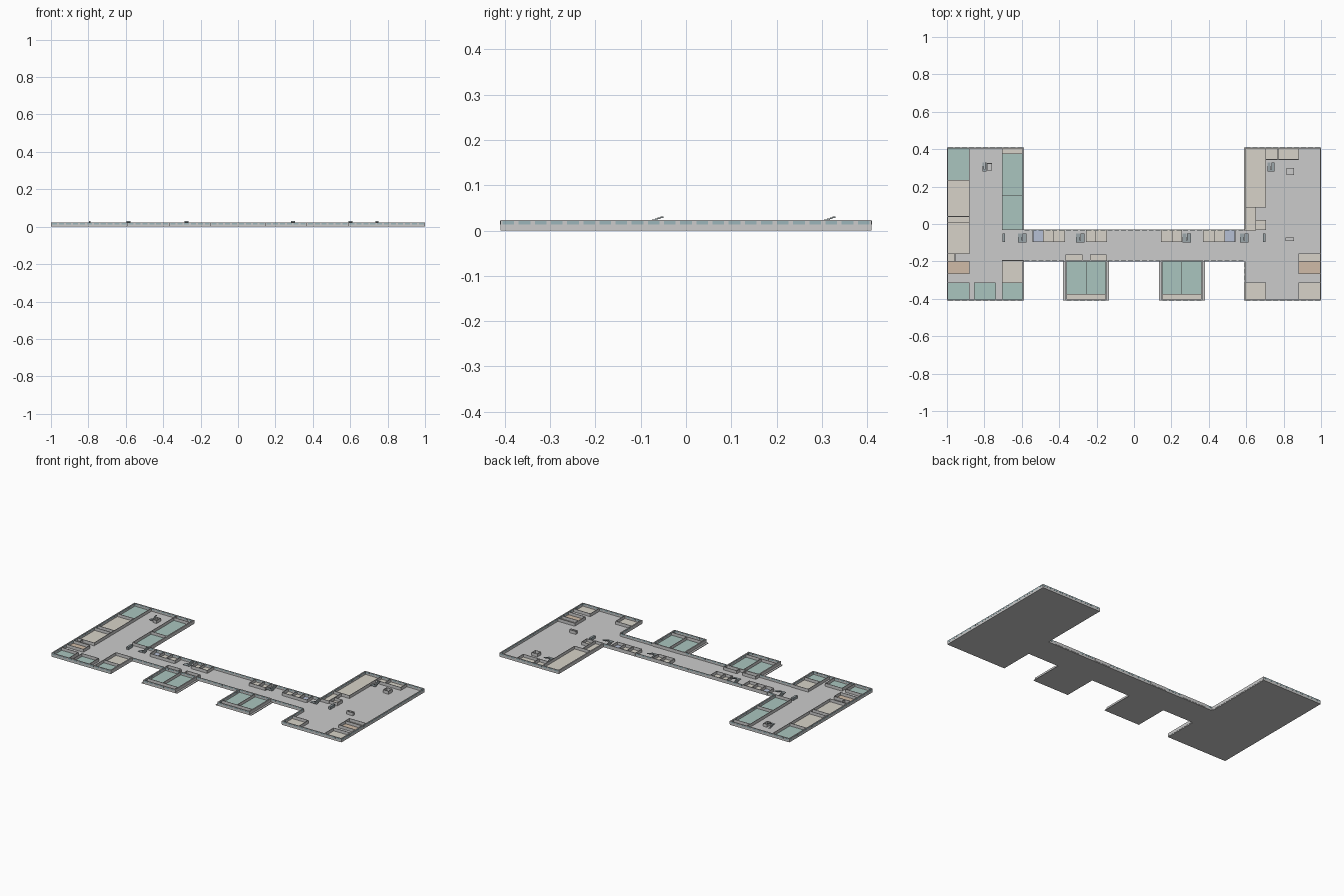
import bpy, bmesh
from mathutils import Matrix

if "Cube" in bpy.data.objects:
    bpy.data.objects.remove(bpy.data.objects["Cube"])

FLOOR, TOP = 0.004, 0.023            # floor surface and wall top
EXT, INT = 0.006, 0.003              # outer and inner wall thickness
WING, END = 0.59, 0.41               # inner face of wings, half depth
BACK, FRONT = -0.03, -0.2            # corridor sides
POD_IN, POD_OUT, LEDGE = 0.146, 0.366, 0.013


def material(name, rgb):
    m = bpy.data.materials.new(name)
    m.diffuse_color = (*rgb, 1)
    m.use_nodes = True
    m.node_tree.nodes["Principled BSDF"].inputs["Base Color"].default_value = m.diffuse_color
    return m


GREY = material("floor_grey", (0.60, 0.61, 0.60))
WALL = material("wall_grey", (0.66, 0.68, 0.67))
GLASS = material("glass_blue", (0.33, 0.46, 0.49))
DARK = material("stair_grey", (0.33, 0.38, 0.40))
ROOM = {
    "g": material("green_room", (0.40, 0.56, 0.52)),
    "b": material("beige_room", (0.68, 0.65, 0.58)),
    "o": material("orange_room", (0.63, 0.50, 0.39)),
    "u": material("blue_room", (0.47, 0.53, 0.66)),
}


def boxes(name, items, mat):
    """One object from many boxes (x0, y0, z0, x1, y1, z1)."""
    bm = bmesh.new()
    for x0, y0, z0, x1, y1, z1 in items:
        c = Matrix.Translation(((x0 + x1) / 2, (y0 + y1) / 2, (z0 + z1) / 2))
        s = Matrix.Diagonal((abs(x1 - x0), abs(y1 - y0), abs(z1 - z0), 1))
        bmesh.ops.create_cube(bm, size=1, matrix=c @ s)
    finish(name, bm, mat)


def finish(name, bm, mat):
    me = bpy.data.meshes.new(name)
    bm.to_mesh(me)
    bm.free()
    me.materials.append(mat)
    bpy.context.collection.objects.link(bpy.data.objects.new(name, me))


# Floor slab: half outline mirrored, with a ledge round each pod
a, b = POD_IN - LEDGE, POD_OUT + LEDGE
half = [(a, FRONT), (a, -END), (b, -END), (b, FRONT), (WING, FRONT), (WING, -END),
        (1, -END), (1, END), (WING, END), (WING, BACK)]
bm = bmesh.new()
outline = half + [(-x, y) for x, y in reversed(half)]
face = bm.faces.new([bm.verts.new((x, y, 0)) for x, y in outline])
up = bmesh.ops.extrude_face_region(bm, geom=[face])
bmesh.ops.translate(bm, vec=(0, 0, FLOOR),
                    verts=[v for v in up["geom"] if isinstance(v, bmesh.types.BMVert)])
bmesh.ops.recalc_face_normals(bm, faces=bm.faces)
finish("floor_slab", bm, GREY)

walls, panes = [], []


def outer_wall(axis, pos, lo, hi, inward, t=EXT):
    """Mirrored pair of walls along an axis with a row of windows proud of both faces."""
    n = max(1, round((hi - lo) / 0.036))
    step, e = (hi - lo) / n, 0.0006
    near, far = pos, pos + inward * t
    pn, pf = pos - inward * e, far + inward * e
    spans = [(lo + (i + .14) * step, lo + (i + .86) * step) for i in range(n)]
    for m in (1, -1):
        if axis == "y":
            walls.append((m * near, lo, FLOOR / 2, m * far, hi, TOP))
            panes.extend((m * pn, p, .013, m * pf, q, .021) for p, q in spans)
        else:
            walls.append((m * lo, near, FLOOR / 2, m * hi, far, TOP))
            panes.extend((m * p, pn, .013, m * q, pf, .021) for p, q in spans)


# Wings, corridor, then pods
outer_wall("y", 1, -END, END, -1)
outer_wall("y", WING, BACK, END, 1)
outer_wall("y", WING, -END, FRONT, 1)
outer_wall("x", END, WING, 1, -1)
outer_wall("x", -END, WING, 1, 1)
outer_wall("x", BACK, 0, WING, -1, INT)
outer_wall("x", FRONT, 0, WING, 1, INT)
outer_wall("y", POD_IN, -END, FRONT, 1)
outer_wall("y", POD_OUT, -END, FRONT, -1)
outer_wall("x", -END, POD_IN, POD_OUT, 1)
boxes("outer_walls", walls, WALL)
boxes("windows", panes, GLASS)

floors = {key: [] for key in ROOM}
partitions = []


def room(x0, y0, x1, y1, code):
    floors[code].append((x0, y0, FLOOR - .001, x1, y1, FLOOR + .0008))
    h = INT / 2
    for x in (x0, x1):
        if abs(x) < .99:
            partitions.append((x - h, y0, FLOOR, x + h, y1, TOP))
    for y in (y0, y1):
        if abs(y) < .4:
            partitions.append((x0, y - h, FLOOR, x1, y + h, TOP))


def strip(axis, lo, hi, cuts, codes, sides=(1,)):
    """A row of rooms divided at the cuts; a dot leaves open floor."""
    for code, p, q in zip(codes, cuts, cuts[1:]):
        for m in sides:
            if code == ".":
                continue
            if axis == "y":
                room(lo, p, hi, q, code)
            else:
                room(*((p, lo, q, hi) if m > 0 else (-q, lo, -p, hi)), code)


# Left wing
strip("y", -1, -.88, (-END, -.315, -.265, -.2, -.16, .01, .04, .235, END), "g.o.bbbg")
strip("y", -.705, -WING, (-END, -.315, -.195, BACK, .15, .375, END), "gb.ggb")
strip("x", -END, -.315, (-.855, -.74), "g")
strip("x", -.2, -.16, (-1, -.957), "b")
# Right wing
strip("y", WING, .705, (-END, -.315, .09, END), "b.b")
strip("x", -.035, .09, (WING, .65), "b")
strip("x", -.03, .02, (.65, .705), "b")
strip("x", .345, END, (.705, .77, .88), "bb")
strip("y", .88, 1, (-END, -.315, -.265, -.2, -.16), "b.ob")
# Corridor rooms and pods, the same on both sides
strip("x", -.095, BACK, (.145, .205, .255, .37, .43, .485, .54), "bb.bbu", (1, -1))
strip("x", -.375, -.195, (POD_IN, .256, POD_OUT), "gg", (1, -1))
strip("x", -END, -.375, (POD_IN, POD_OUT), "b", (1, -1))
strip("x", -.195, -.165, (.146, .235, .275, .366), "b.b", (-1,))

# Small shafts standing in the open floor
shafts = []
for x, y, w, d in [(-.785, .285, .025, .04), (.815, .262, .04, .038), (.81, -.09, .045, .018)]:
    for k in (0, 1):
        xs, ys = x + k * (w - INT), y + k * (d - INT)
        shafts += [(xs, y, FLOOR, xs + INT, y + d, TOP), (x, ys, FLOOR, x + w, ys + INT, TOP)]

for key, items in floors.items():
    boxes(ROOM[key].name + "_floors", items, ROOM[key])
boxes("partition_walls", partitions, WALL)
boxes("shaft_walls", shafts, WALL)

# Lockers at the wing entrances
boxes("lockers", [(s * .69, -.095, FLOOR, s * .703, -.05, TOP - .002) for s in (-1, 1)], DARK)

# Two-flight stairs: up to a landing at the front, then back above the wall tops
treads, N, ZL = [], 6, 0.017


def stair(x, y, w=.045, d=.05):
    land, run, mid = y + d / 4, d * .75 / N, x + w / 2
    treads.append((x, y, ZL - .002, x + w, land, ZL))
    for i in range(N):
        z1 = FLOOR + (i + 1) * (ZL - FLOOR) / N
        z2 = ZL + (i + 1) * (.031 - ZL) / N
        ya, yb = y + d - i * run, land + i * run
        treads.append((x, ya - run, z1 - .003, mid - .002, ya, z1))
        treads.append((mid + .002, yb, z2 - .003, x + w, yb + run, z2))


for x in (-.62, -.31, .26, .567):
    stair(x, -.1)
stair(-.81, .28, .022)
stair(.715, .28, .035)
boxes("stairs", treads, DARK)
